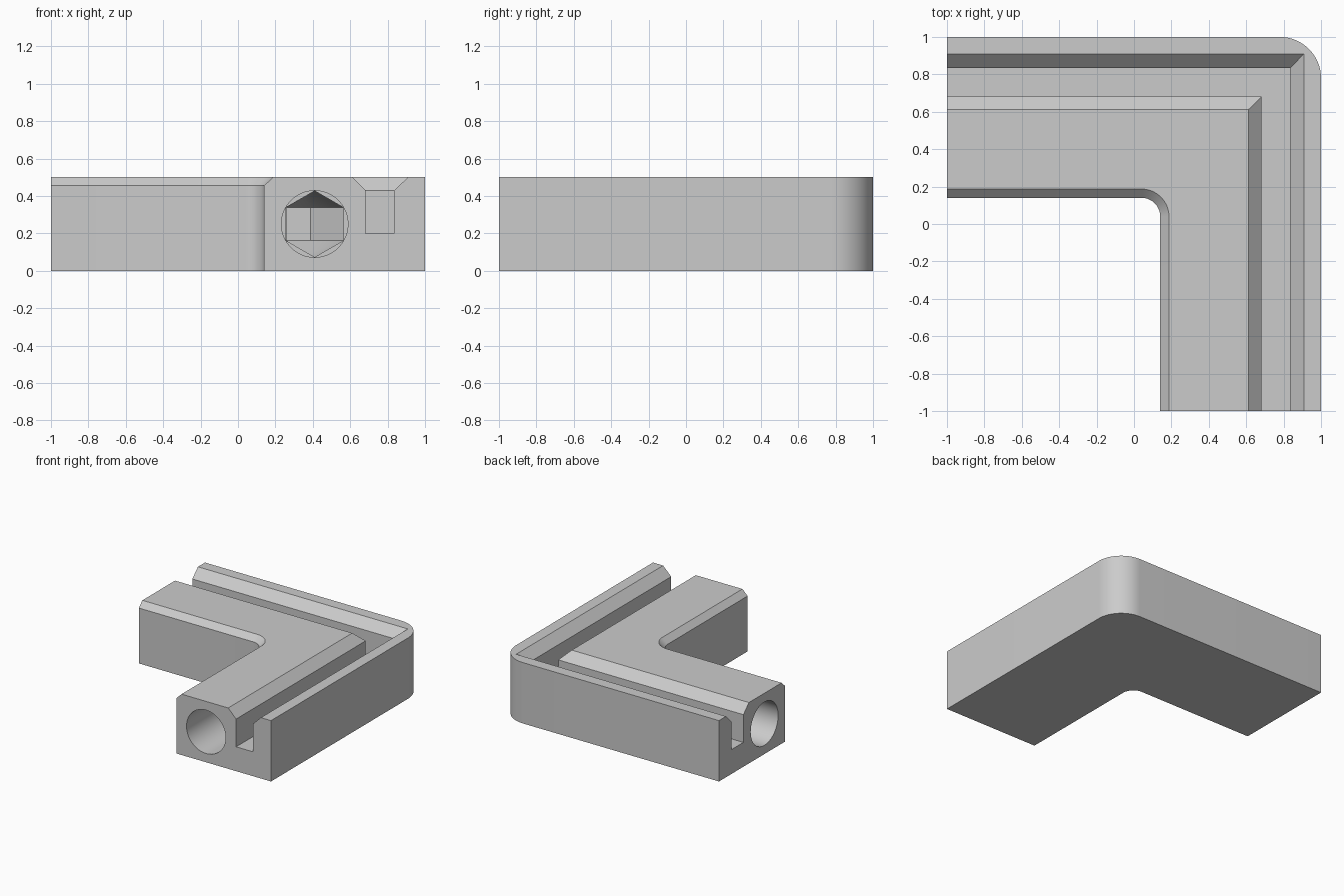
import bpy, bmesh, math

if "Cube" in bpy.data.objects:
    bpy.data.objects.remove(bpy.data.objects["Cube"])

GREY = bpy.data.materials.new("light grey")
GREY.diffuse_color = (0.6, 0.6, 0.6, 1)
GREY.use_nodes = True
GREY.node_tree.nodes["Principled BSDF"].inputs["Base Color"].default_value = GREY.diffuse_color


def loft(name, rings):
    """Closed solid through rings that have equal point counts."""
    bm = bmesh.new()
    vs = [[bm.verts.new(p) for p in r] for r in rings]
    n = len(vs[0])
    for a, b in zip(vs, vs[1:]):
        for i in range(n):
            j = (i + 1) % n
            bm.faces.new((a[i], a[j], b[j], b[i]))
    bm.faces.new(vs[0])
    bm.faces.new(vs[-1])
    bmesh.ops.recalc_face_normals(bm, faces=bm.faces)
    me = bpy.data.meshes.new(name)
    bm.to_mesh(me)
    bm.free()
    me.materials.append(GREY)
    ob = bpy.data.objects.new(name, me)
    bpy.context.collection.objects.link(ob)
    return ob


def arc(c, r, a0, a1, n=16):
    return [(c + r * math.cos(math.radians(a0 + (a1 - a0) * i / n)),
             c + r * math.sin(math.radians(a0 + (a1 - a0) * i / n))) for i in range(n + 1)]


def outline(inner, z):
    """L-shaped outline with a rounded outer and inner corner."""
    pts = [(inner, -1), (1, -1)] + arc(0.78, 0.22, 0, 90) + [(-1, 1), (-1, inner)]
    pts += arc(0.04, inner - 0.04, 90, 0)
    return [(x, y, z) for x, y in pts]


def section(sides, r):
    """Bore cross-section as (offset, height), one vertex pointing up."""
    return [(r * math.sin(2 * math.pi * i / sides), 0.25 + r * math.cos(2 * math.pi * i / sides))
            for i in range(sides)]


def mirrored(ring):
    return [(y, x, z) for x, y, z in ring]


# Corner body with a chamfer along the inner top edge
body = loft("corner_frame", [outline(0.14, 0), outline(0.14, 0.455), outline(0.187, 0.5)])

# Mitred groove with flared lips
groove = [(0.683, 0.2), (0.835, 0.2), (0.835, 0.428), (0.908, 0.5),
          (0.908, 0.6), (0.611, 0.6), (0.611, 0.5), (0.683, 0.428)]
end = [(d, -1.1, z) for d, z in groove]
cutters = [loft("groove_cutter", [end, [(d, d, z) for d, z in groove], mirrored(end)])]

# Hexagonal elbow joining the two bores
C, T = 0.41, 0.085
hexa = section(6, 0.177)
start = [(C + d, 0.15, z) for d, z in hexa]
bend = [(C + d, C - T + d * math.tan(math.pi / 8), z) for d, z in hexa]
cutters.append(loft("elbow_cutter", [start, bend, mirrored(bend), mirrored(start)]))

# Round bore in each arm
bore = [[(C + d, y, z) for d, z in section(64, 0.178)] for y in (-1.1, 0.2)]
cutters.append(loft("front_bore_cutter", bore))
cutters.append(loft("side_bore_cutter", [mirrored(r) for r in bore]))

# Cut and clean up
bpy.context.view_layer.objects.active = body
body.select_set(True)
for c in cutters:
    m = body.modifiers.new(c.name, 'BOOLEAN')
    m.operation, m.solver, m.object = 'DIFFERENCE', 'EXACT', c
    bpy.ops.object.modifier_apply(modifier=m.name)
    bpy.data.objects.remove(c)
bpy.ops.object.shade_smooth_by_angle(angle=math.radians(25))
